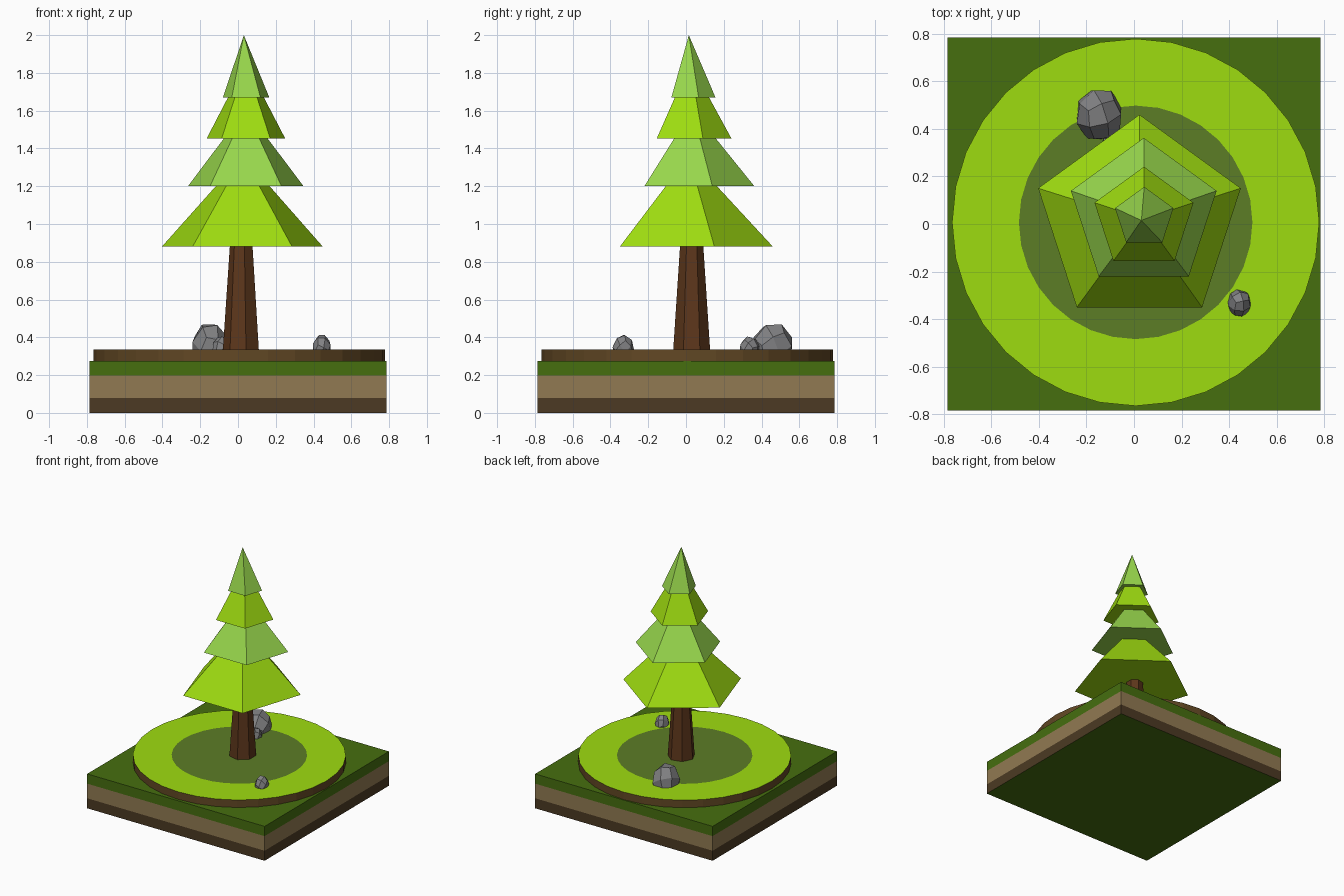
import bpy, bmesh, math
from mathutils import Vector, Matrix, Euler

if "Cube" in bpy.data.objects:
    bpy.data.objects.remove(bpy.data.objects["Cube"])


def mat(name, rgb):
    m = bpy.data.materials.new(name)
    lin = [(c / 255 / 12.92) if c < 11 else ((c / 255 + 0.055) / 1.055) ** 2.4 for c in rgb]
    m.diffuse_color = (*lin, 1)
    m.use_nodes = True
    m.node_tree.nodes["Principled BSDF"].inputs["Base Color"].default_value = m.diffuse_color
    return m


grass = mat("grass", (70, 110, 15))
lime = mat("lime", (158, 220, 16))
leaf = mat("pale_leaf", (152, 215, 76))
moss = mat("moss", (92, 125, 38))
tan = mat("clay", (145, 122, 82))
soil = mat("soil", (76, 58, 35))
rim = mat("rim_earth", (98, 72, 36))
bark = mat("bark", (92, 54, 27))
stone = mat("stone", (130, 130, 132))


def finish(bm, name, mats):
    bmesh.ops.recalc_face_normals(bm, faces=bm.faces)
    me = bpy.data.meshes.new(name)
    bm.to_mesh(me)
    bm.free()
    for m in mats:
        me.materials.append(m)
    ob = bpy.data.objects.new(name, me)
    bpy.context.collection.objects.link(ob)
    return ob


def loft(name, sides, start, rings, mats, slots=None):
    """Closed solid through rings (x, y, z, radius); radius 0 makes a point.
    slots: material index for bottom cap, each band, top cap."""
    slots = slots or [0] * (len(rings) + 1)
    bm = bmesh.new()
    loops = []
    for x, y, z, r in rings:
        if r == 0:
            loops.append([bm.verts.new((x, y, z))] * sides)
            continue
        angles = [math.radians(start) + math.tau * i / sides for i in range(sides)]
        loops.append([bm.verts.new((x + r * math.cos(a), y + r * math.sin(a), z)) for a in angles])
    bm.faces.new(loops[0][::-1]).material_index = slots[0]
    for k, (lo, hi) in enumerate(zip(loops, loops[1:])):
        for i in range(sides):
            j = (i + 1) % sides
            corners = list(dict.fromkeys((lo[i], lo[j], hi[j], hi[i])))
            bm.faces.new(corners).material_index = slots[k + 1]
    if rings[-1][3]:
        bm.faces.new(loops[-1]).material_index = slots[-1]
    return finish(bm, name, mats)


def rock(name, centre, size, turn):
    """24-sided stone: a once-divided cube pushed out to a ball."""
    bm = bmesh.new()
    bmesh.ops.create_cube(bm, size=2)
    bmesh.ops.subdivide_edges(bm, edges=bm.edges[:], cuts=1, use_grid_fill=True)
    spin = Euler([math.radians(a) for a in turn]).to_matrix()
    for v in bm.verts:
        p = spin @ v.co.normalized()
        v.co = Vector(centre) + Vector(a * b for a, b in zip(p, size))
    return finish(bm, name, [stone])


# Square layered ground block
R = 0.785 * math.sqrt(2)
loft("ground_block", 4, 45, [(0, 0, z, R) for z in (0, 0.08, 0.197, 0.275)],
     [grass, soil, tan], [0, 1, 2, 0, 0])

# Round grass mound with darker patch in the middle
c = 0.007
loft("grass_disc", 32, 0, [(c, c, 0.275, 0.772), (c, c, 0.335, 0.772), (c, c, 0.335, 0.491)],
     [rim, lime, moss], [0, 0, 1, 2])

# Tapered trunk
loft("trunk", 7, 180, [(0.02, 0.03, 0.335, 0.1), (0.02, 0.03, 0.9, 0.062)], [bark])

# Foliage tiers: bottom ring, top ring
tiers = [
    ((0.023, 0.012, 0.88, 0.448), (0.025, 0.014, 1.2, 0.15), lime),
    ((0.041, 0.040, 1.2, 0.322), (0.041, 0.036, 1.455, 0.12), leaf),
    ((0.042, 0.022, 1.452, 0.219), (0.042, 0.022, 1.67, 0.1), lime),
    ((0.043, 0.027, 1.67, 0.129), (0.031, 0.015, 2.0, 0), leaf),
]
for i, (low, high, m) in enumerate(tiers, 1):
    loft(f"foliage_tier_{i}", 5, 90, [low, high], [m])

# Half-buried rocks
rock("large_rock", (-0.147, 0.46, 0.34), (0.103, 0.115, 0.142), (25, 15, 20))
rock("small_rock", (-0.085, 0.337, 0.34), (0.052, 0.054, 0.066), (10, 35, 60))
rock("front_rock", (0.443, -0.332, 0.34), (0.051, 0.058, 0.076), (40, 20, 10))
